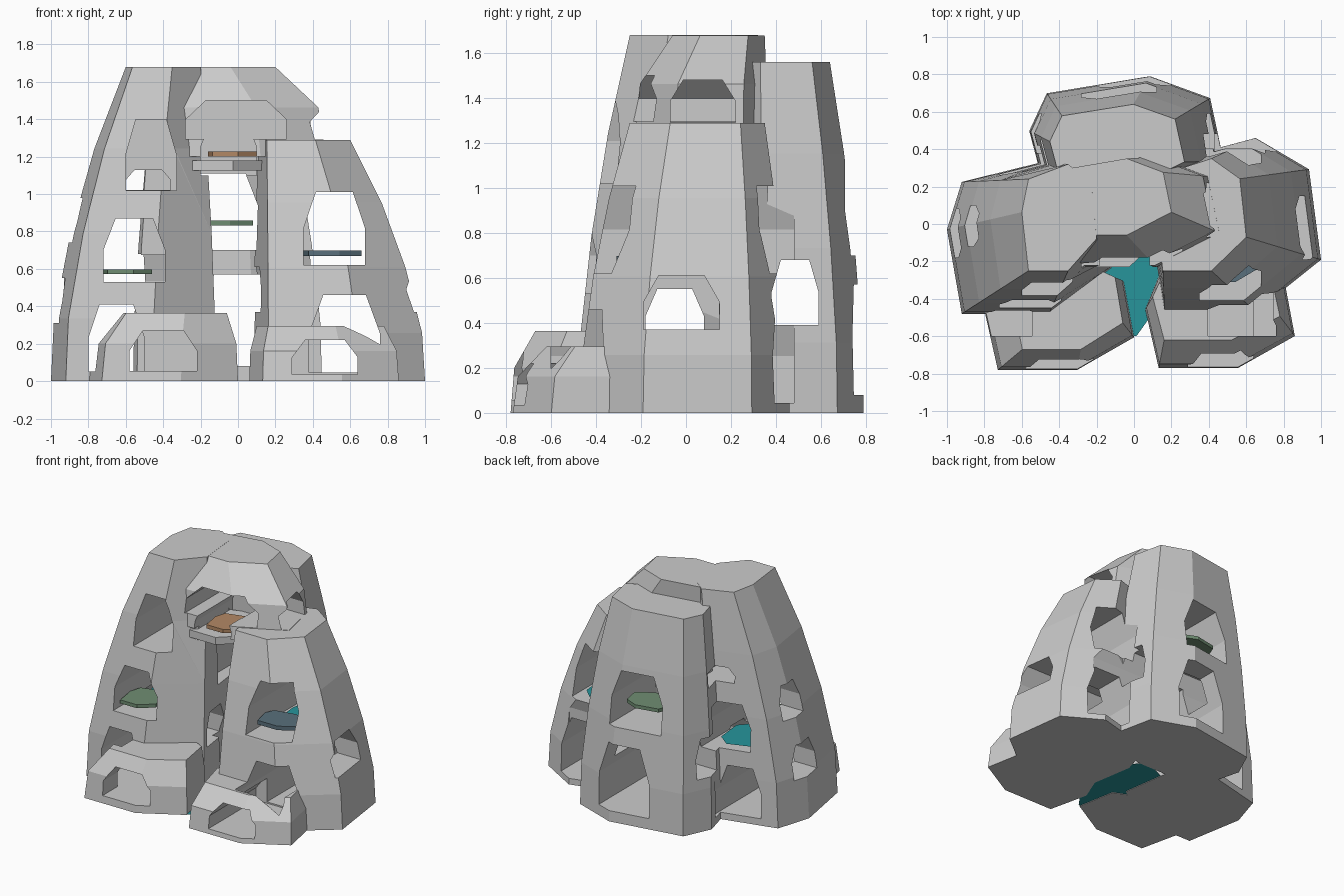
import bpy, bmesh

if "Cube" in bpy.data.objects:
    bpy.data.objects.remove(bpy.data.objects["Cube"])

# one rock outline in a unit square, reused for every part
OUTLINE = [(.09, 0), (.62, 0), (1, .3), (.93, .82), (.62, 1), (.09, .86), (0, .55)]
TALL = [(0, 0), (.2, .04), (.47, .26), (.74, .58), (1, 1)]
LOW = [(0, 0), (.55, .15), (1, 1)]
FLAT = [(0, 0), (1, 0)]

def loft(name, rings):
    bm = bmesh.new()
    rows = [[bm.verts.new(p) for p in r] for r in rings]
    n = len(rows[0])
    for a, b in zip(rows, rows[1:]):
        for i in range(n):
            j = (i + 1) % n
            bm.faces.new((a[i], a[j], b[j], b[i]))
    bm.faces.new(rows[0][::-1])
    if len(rows) > 1:
        bm.faces.new(rows[-1])
    bmesh.ops.recalc_face_normals(bm, faces=bm.faces)
    me = bpy.data.meshes.new(name)
    bm.to_mesh(me)
    bm.free()
    ob = bpy.data.objects.new(name, me)
    bpy.context.scene.collection.objects.link(ob)
    return ob

def stone(name, base, top, z0, z1, prof):
    # outline fitted to box (x0, x1, y0, y1), blended from base to top
    rings = []
    for t, s in prof:
        x0, x1, y0, y1 = [a + (b - a) * s for a, b in zip(base, top)]
        rings.append([(x0 + u * (x1 - x0), y0 + v * (y1 - y0), z0 + t * (z1 - z0)) for u, v in OUTLINE])
    return loft(name, rings)

def boolean(ob, other, op):
    m = ob.modifiers.new(op, 'BOOLEAN')
    m.operation, m.solver, m.object = op, 'EXACT', other
    bpy.context.view_layer.objects.active = ob
    bpy.ops.object.modifier_apply(modifier=m.name)
    bpy.data.objects.remove(other)

def tunnel(axis, span, lo, hi, z0, z1):
    # faceted arch running along x or y
    c, w, m = (lo + hi) / 2, (hi - lo) / 2, (z0 + z1) / 2
    prof = [(c - w, z0), (c + w, z0), (c + w, m), (c + .6 * w, z1), (c - .6 * w, z1), (c - w, m)]
    cutter = loft("tunnel_cutter", [[(u, d, z) if axis == 'y' else (d, u, z) for u, z in prof] for d in span])
    boolean(rock, cutter, 'DIFFERENCE')

def plate(name, box, z, thick, color):
    ob = stone(name, box, box, z, z + thick, FLAT if thick else FLAT[:1])
    if color:
        mat = bpy.data.materials.new(name + "_mat")
        mat.diffuse_color = color
        mat.use_nodes = True
        mat.node_tree.nodes["Principled BSDF"].inputs["Base Color"].default_value = mat.diffuse_color
        ob.data.materials.append(mat)

# rock towers joined into one shell
rock = stone("rock_shell", (-1, -.12, -.48, .34), (-.6, -.2, -.25, .32), 0, 1.68, TALL)
for o in [
    stone("right_tower", (.08, 1, -.47, .46), (.11, .6, -.25, .35), 0, 1.29, TALL),
    stone("back_tower", (-.56, .48, .14, .79), (-.45, .27, .2, .64), 0, 1.56, TALL),
    stone("front_left_block", (-.8, 0, -.78, -.2), (-.65, -.06, -.67, -.2), 0, .365, LOW),
    stone("front_right_block", (.06, .86, -.77, -.2), (.1, .78, -.62, -.2), 0, .295, LOW),
    stone("bridge_roof", (-.45, .47, -.23, .36), (-.43, .2, -.06, .35), 1.2, 1.679, LOW)]:
    boolean(rock, o, 'UNION')

# window tunnels front to back, then side to side
LEFT, RIGHT, BACK, BLOCK = (-.6, .42), (-.6, .48), (0, .9), (-.9, -.2)
for span, lo, hi, z0, z1 in [
    (LEFT, -.72, -.39, .53, .87), (LEFT, -.8, -.5, .051, .41), ((-.6, .2), -.6, -.33, 1.02, 1.4),
    ((.1, .45), -.6, -.36, 1.021, 1.13), (BLOCK, -.58, -.22, .055, .27), (BLOCK, .29, .64, .035, .22),
    (RIGHT, .35, .68, .62, 1.01), (RIGHT, .38, .76, .045, .46),
    (BACK, -.28, .12, .7, 1.11), (BACK, -.21, .2, .08, .57),
    ((-.4, .22), -.2, .1, 1.1, 1.4), ((-.4, .22), -.28, .26, 1.295, 1.5)]:
    tunnel('y', span, lo, hi, z0, z1)
for span, lo, hi, z0, z1 in [
    ((0, .6), -.07, .22, 1.292, 1.48), ((0, 1.2), -.19, .15, .37, .61), ((-1.2, 0), -.18, .08, .31, .55),
    ((-1.2, -.5), -.12, .1, .74, .98), ((-.7, .7), .38, .59, .39, .68)]:
    tunnel('x', span, lo, hi, z0, z1)

# bridge floor, coloured shelves and water sheets
green, blue, brown, teal = (.16, .27, .17, 1), (.1, .16, .2, 1), (.45, .25, .13, 1), (.02, .3, .33, 1)
plate("bridge_floor", (-.28, .13, -.23, .25), 1.125, .055, None)
plate("left_shelf", (-.72, -.46, -.4, -.12), .572, .026, green)
plate("back_shelf", (-.24, .08, .42, .66), .832, .026, green)
plate("right_shelf", (.35, .66, -.31, -.08), .668, .03, blue)
plate("bridge_shelf", (-.16, .1, -.18, .08), 1.2, .028, brown)
plate("ground_water", (-.26, .18, -.6, .18), .004, 0, teal)
plate("left_water", (-.71, -.4, -.15, .26), .54, 0, teal)
plate("right_water", (.37, .67, -.15, .34), .627, 0, teal)
